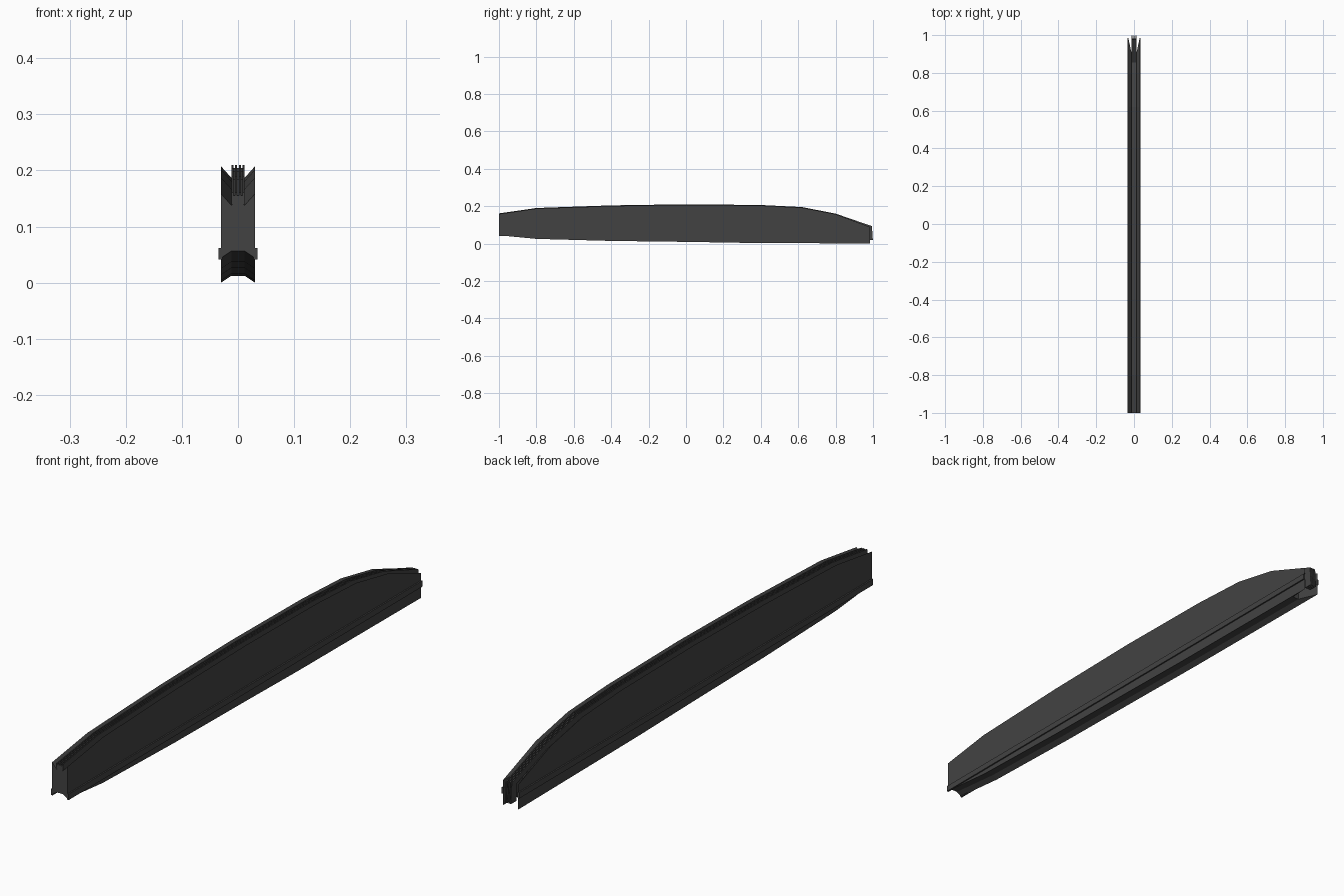
import bpy

if "Cube" in bpy.data.objects:
    bpy.data.objects.remove(bpy.data.objects["Cube"])

mat = bpy.data.materials.new("dark_metal")
mat.diffuse_color = (0.055, 0.055, 0.055, 1)
mat.use_nodes = True
mat.node_tree.nodes["Principled BSDF"].inputs["Base Color"].default_value = mat.diffuse_color

# side profile as (y, z): top edge from front to back, bottom edge from back to front
TOP = [(-1, .158), (-.8, .187), (-.4, .201), (0, .207), (.4, .203),
       (.62, .192), (.8, .157), (.985, .088)]
BOTTOM = [(.985, 0), (.3, .004), (0, .009), (-.4, .014), (-.8, .025), (-1, .044)]


def add_mesh(name, verts, faces):
    mesh = bpy.data.meshes.new(name)
    mesh.from_pydata(verts, [], faces)
    mesh.update()
    mesh.materials.append(mat)
    obj = bpy.data.objects.new(name, mesh)
    bpy.context.collection.objects.link(obj)
    return obj


def loft(name, sections):
    """Join closed (x, profile) sections and cap both ends."""
    n = len(sections[0][1])
    verts = [(x, y, z) for x, prof in sections for y, z in prof]
    faces = [tuple(range(n)),
             tuple(reversed(range((len(sections) - 1) * n, len(sections) * n)))]
    for s in range(len(sections) - 1):
        for i in range(n):
            j = (i + 1) % n
            faces.append((s * n + i, (s + 1) * n + i, (s + 1) * n + j, s * n + j))
    return add_mesh(name, verts, faces)


def box(name, x0, x1, y0, y1, z0, z1):
    return loft(name, [(x, [(y0, z0), (y0, z1), (y1, z1), (y1, z0)]) for x in (x0, x1)])


# body: flat cheeks with V grooves along the top, bottom and nose
outer = TOP + BOTTOM
inner = [(min(y, .9), z - .02) for y, z in TOP] + [(min(y, .9), z + .012) for y, z in BOTTOM]
inner[len(TOP) - 1] = (.9, .1)
loft("body", [(-.03, outer), (-.012, inner), (.012, inner), (.03, outer)])

# side rails
for side, s in (("left", -1), ("right", 1)):
    a, b = sorted((s * .028, s * .035))
    box(side + "_rail", a, b, -1, .985, .041, .062)


# ribbed strip running along the top groove and down the nose
def strip(name, x0, x1, lift, depth):
    path = [(y, z + lift) for y, z in TOP[:-1]]
    path += [(.985 + lift * 3, .09 + lift), (.99 + lift * 3, .02)]
    under = [(y, z - depth) for y, z in TOP[:-1]]
    under += [(.967, .088 - depth * .4), (.967, .02)]
    prof = path + under[::-1]
    loft(name, [(x0, prof), (x1, prof)])


strip("strip_base", -.011, .011, -.003, .022)
for i in range(4):
    x = -.012 + i * .0068
    strip(f"strip_rib_{i + 1}", x, x + .0036, .003, .018)
